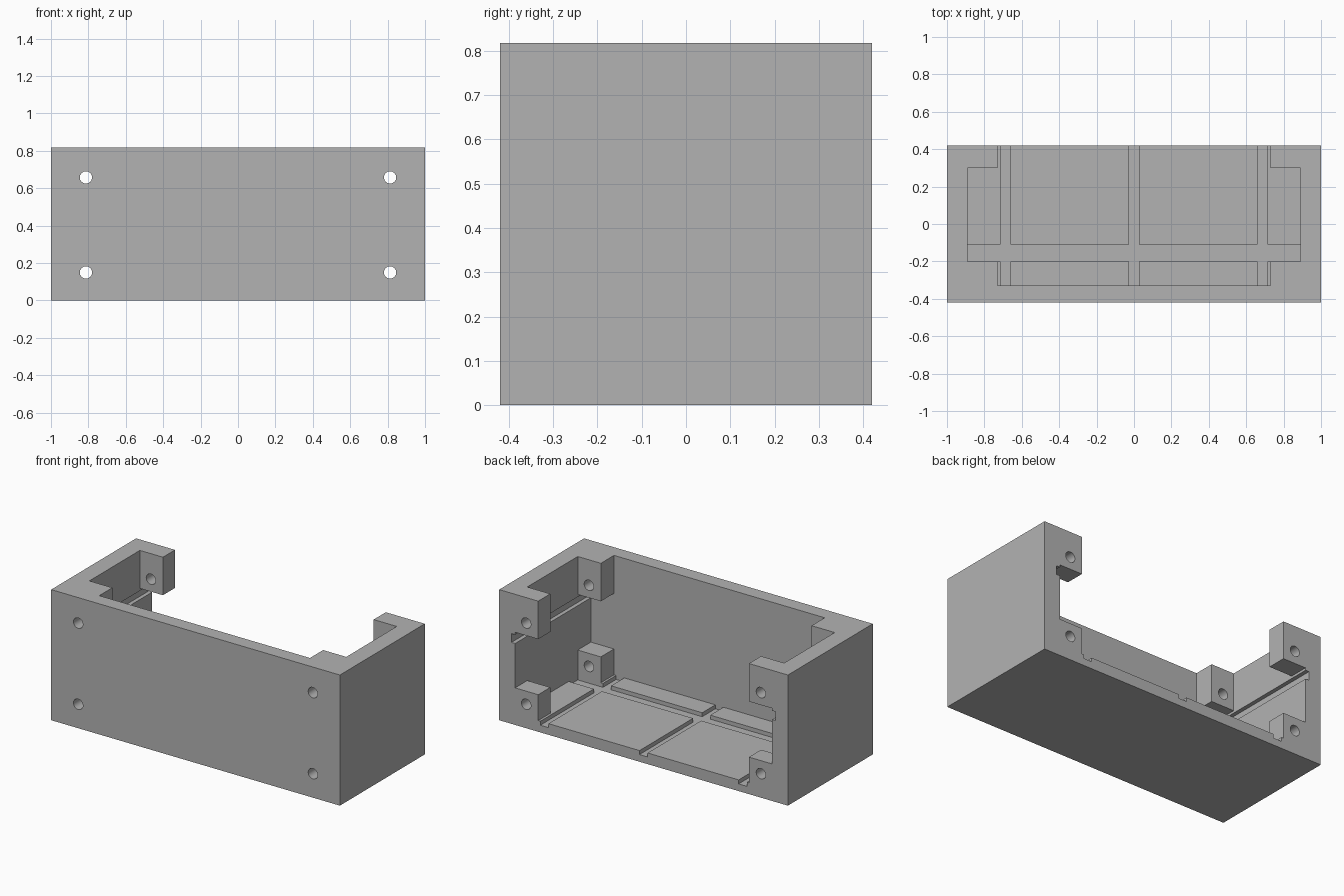
import bpy
from math import pi

if "Cube" in bpy.data.objects:
    bpy.data.objects.remove(bpy.data.objects["Cube"], do_unlink=True)

# Single plain grey material
grey = bpy.data.materials.new("plain grey")
grey.use_nodes = True
GREY = (0.45, 0.45, 0.45, 1)
grey.diffuse_color = GREY
bsdf = next(n for n in grey.node_tree.nodes if n.type == "BSDF_PRINCIPLED")
bsdf.inputs["Base Color"].default_value = GREY

WIDTH, DEPTH, HEIGHT = 2.0, 0.84, 0.818
FLOOR, GROOVE_FLOOR = 0.07, 0.045
FRONT, WALL, BLOCK = -0.33, 0.89, 0.73   # inner front, side wall, block edge
BEYOND = 1.0                             # cutters run past the open sides


def box(name, x, y, z):
    """Box from (min, max) ranges on each axis."""
    ranges = (x, y, z)
    bpy.ops.mesh.primitive_cube_add(size=1, location=[sum(r) / 2 for r in ranges])
    ob = bpy.context.object
    ob.name = name
    ob.scale = [r[1] - r[0] for r in ranges]
    bpy.ops.object.transform_apply(location=True, rotation=False, scale=True)
    return ob


housing = box("housing", (-WIDTH / 2, WIDTH / 2), (-DEPTH / 2, DEPTH / 2), (0, HEIGHT))
housing.data.materials.append(grey)

# Cavity: open at top and back, leaving four pairs of corner blocks
cutters = [
    box("cavity_cutter", (-BLOCK, BLOCK), (FRONT, BEYOND), (FLOOR, BEYOND)),
    box("side_cutter", (-WALL, WALL), (-0.2, 0.3), (FLOOR, BEYOND)),
    box("block_gap_cutter", (-WALL, WALL), (FRONT, BEYOND), (0.232, 0.58)),
]

# Floor channels: three running back, one running across
for cx, half in ((-0.687, 0.028), (0, 0.028), (0.687, 0.028)):
    cutters.append(box("floor_channel_cutter", (cx - half, cx + half),
                       (FRONT, BEYOND), (GROOVE_FLOOR, 0.15)))
cutters.append(box("cross_channel_cutter", (-WALL, WALL), (-0.2, -0.11),
                   (GROOVE_FLOOR, 0.15)))

# Slot along each side wall, below the upper blocks
cutters.append(box("wall_slot_cutter", (-0.915, 0.915), (FRONT, BEYOND), (0.51, 0.565)))

# Bolt holes through front wall and blocks
for x in (-0.813, 0.813):
    for z in (0.15, 0.658):
        bpy.ops.mesh.primitive_cylinder_add(vertices=16, radius=0.033, depth=2,
                                            location=(x, 0, z), rotation=(pi / 2, 0, 0))
        cutters.append(bpy.context.object)

# Cut everything out, then discard the cutters
bpy.ops.object.select_all(action="DESELECT")
bpy.context.view_layer.objects.active = housing
housing.select_set(True)
for cutter in cutters:
    cutter.hide_render = True
    mod = housing.modifiers.new("cut", "BOOLEAN")
    mod.operation = "DIFFERENCE"
    mod.solver = "EXACT"
    mod.object = cutter
    bpy.ops.object.modifier_apply(modifier=mod.name)
    bpy.data.objects.remove(cutter, do_unlink=True)

# Smooth only the hole walls
bpy.ops.object.shade_smooth_by_angle(angle=pi / 6)
